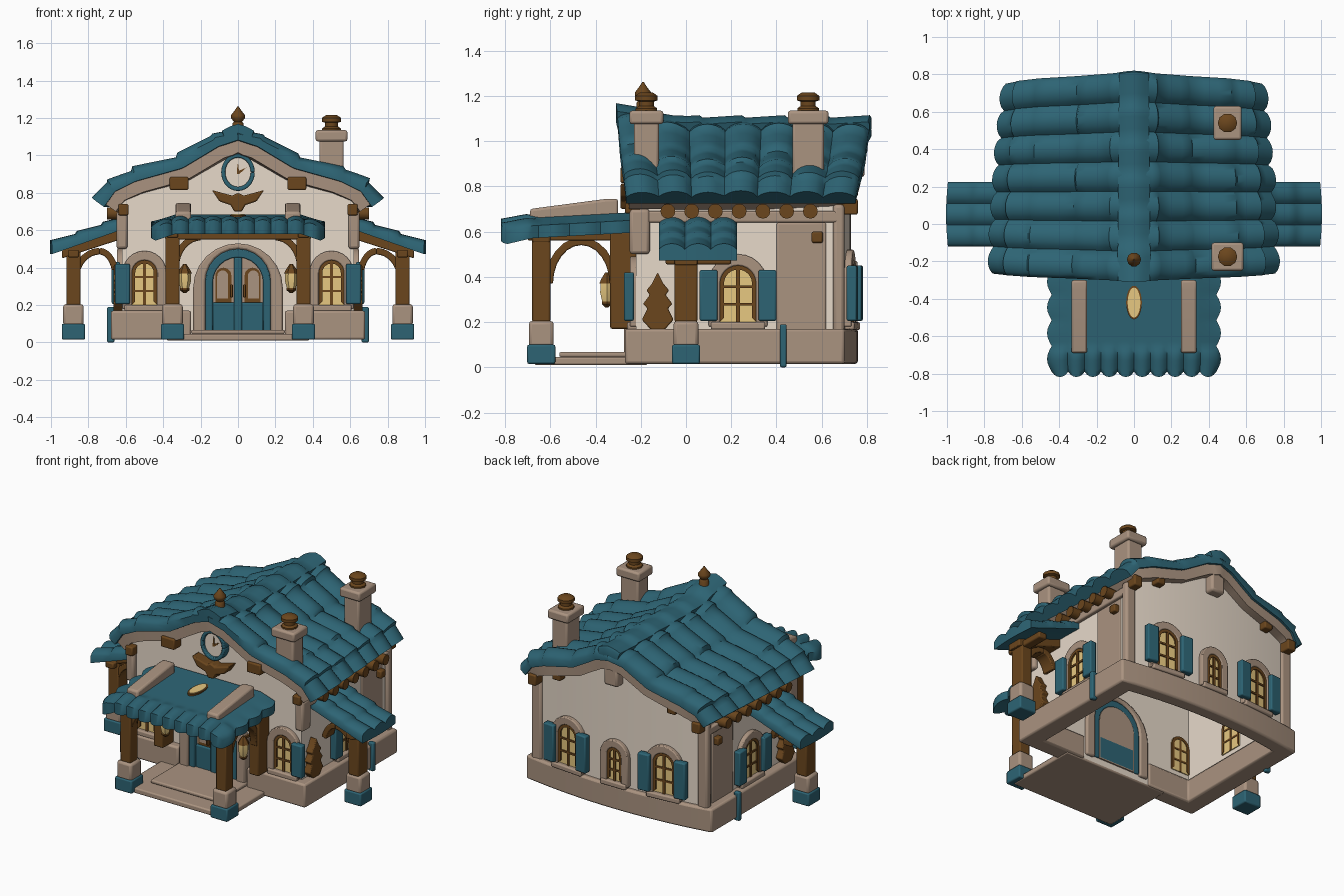
import bpy, bmesh, math, random
from mathutils import Matrix

if "Cube" in bpy.data.objects:
    bpy.data.objects.remove(bpy.data.objects["Cube"])
random.seed(4)
pi = math.pi

def mat(name, r, g, b):
    m = bpy.data.materials.new(name)
    m.diffuse_color = [((c / 255 + .055) / 1.055) ** 2.4 for c in (r, g, b)] + [1]
    m.use_nodes = True
    m.node_tree.nodes["Principled BSDF"].inputs["Base Color"].default_value = m.diffuse_color
    return m
TEAL, STONE, CREAM = mat("teal", 45, 100, 116), mat("tan_stone", 170, 147, 128), mat("cream_plaster", 236, 222, 206)
WOOD, GLASS = mat("brown_wood", 107, 70, 29), mat("yellow_glass", 240, 208, 134)

def make(name, verts, faces, m, M=None, bevel=0, angle=40):
    me = bpy.data.meshes.new(name)
    me.from_pydata(verts, [], faces)
    bm = bmesh.new(); bm.from_mesh(me)
    bmesh.ops.recalc_face_normals(bm, faces=bm.faces)
    bm.to_mesh(me); bm.free()
    me.materials.append(m)
    if M: me.transform(M)
    me.shade_smooth()
    me.set_sharp_from_angle(angle=math.radians(angle))
    ob = bpy.data.objects.new(name, me)
    bpy.context.collection.objects.link(ob)
    if bevel:
        b = ob.modifiers.new("soft_edges", 'BEVEL')
        b.width, b.segments, b.limit_method = bevel, 2, 'ANGLE'
    return ob

def at(x, y, z=0, deg=0):
    return Matrix.Translation((x, y, z)) @ Matrix.Rotation(math.radians(deg), 4, 'Z')
YZ = at(0, 0, 0, 90)                      # local x -> world y, local y -> -world x
PLAN = Matrix.Rotation(-pi / 2, 4, 'X')   # local z -> world y, local y -> -world z

def prism(name, pts, y0, y1, m, M=None, bevel=0):
    n = len(pts)
    v = [(x, y0, z) for x, z in pts] + [(x, y1, z) for x, z in pts]
    f = [tuple(range(n)), tuple(range(2 * n - 1, n - 1, -1))]
    f += [(i, (i + 1) % n, n + (i + 1) % n, n + i) for i in range(n)]
    return make(name, v, f, m, M, bevel)
def box(name, x0, x1, y0, y1, z0, z1, m, M=None, bevel=.008):
    return prism(name, [(x0, z0), (x1, z0), (x1, z1), (x0, z1)], y0, y1, m, M, bevel)
def arch(w, z0, z1, n=12):
    s = max(z1 - w / 2, z0)
    return [(w / 2, z0)] + [(w / 2 * math.cos(pi * i / n), s + (z1 - s) * math.sin(pi * i / n)) for i in range(n + 1)] + [(-w / 2, z0)]
def arc(cx, cz, a, b, d0, d1, n=12):
    t = [math.radians(d0 + (d1 - d0) * i / n) for i in range(n + 1)]
    return [(cx + a * math.cos(k), cz + b * math.sin(k)) for k in t]
def curve_band(name, cx, cz, a, b, th, d0, d1, y0, y1, m, M=None):
    return prism(name, arc(cx, cz, a + th, b + th, d0, d1) + arc(cx, cz, a, b, d1, d0), y0, y1, m, M, .006)
def lathe(name, prof, loc, m, n=10):
    v = [(r * math.cos(2 * pi * i / n), r * math.sin(2 * pi * i / n), z) for r, z in prof for i in range(n)]
    f = [(k * n + i, k * n + (i + 1) % n, k * n + n + (i + 1) % n, k * n + n + i) for k in range(len(prof) - 1) for i in range(n)]
    f += [tuple(range(n)), tuple(range(len(v) - n, len(v)))]
    return make(name, v, f, m, at(*loc))
def slab(name, ft, fb, us, vs, m):
    a, b = len(us), len(vs); N = a * b
    v = [ft(p, q) for p in us for q in vs] + [fb(p, q) for p in us for q in vs]
    f = [(i * b + j, i * b + j + 1, i * b + b + j + 1, i * b + b + j) for i in range(a - 1) for j in range(b - 1)]
    f += [tuple(N + k for k in q[::-1]) for q in f]
    ring = [i * b for i in range(a)] + [(a - 1) * b + j for j in range(1, b)]
    ring += [i * b + b - 1 for i in range(a - 2, -1, -1)] + list(range(b - 2, 0, -1))
    f += [(p, q, N + q, N + p) for p, q in zip(ring, ring[1:] + ring[:1])]
    return make(name, v, f, m, angle=50)
clamp = lambda t: max(0, min(1, t))
lin = lambda n: [i / n for i in range(n + 1)]
def steps(n):  # samples with a sharp lip at the end of each tile
    return [0] + [(k + e) / n for k in range(n) for e in (.04, .35, .7, .96)] + [1]

# main roof: curved gable profile with rows of rounded tiles
PROF = [(0, 1.12), (.12, 1.08), (.31, .965), (.56, .895), (.68, .835), (.745, .745)]
def prof(a):
    k = min(int(a * 5), 4); t = a * 5 - k
    (x0, z0), (x1, z1) = PROF[k], PROF[k + 1]
    return x0 + (x1 - x0) * t, z0 + (z1 - z0) * t
def wall_top(x):
    for (x0, z0), (x1, z1) in zip(PROF, PROF[1:]):
        if abs(x) <= x1:
            return z0 + (z1 - z0) * (abs(x) - x0) / (x1 - x0) - .08
def roof(u, v, off):
    a, s = abs(u), (1 if u > 0 else -1)
    x, z = prof(a)
    (xa, za), (xb, zb) = prof(max(a - .1, 0)), prof(min(a + .1, 1))
    L = math.hypot(xb - xa, zb - za)
    nx, nz = ((za - zb) / L, (xb - xa) / L) if a > 0 else (0, 1)
    y0, y1 = -.265 - .045 * (1 - a), .75 + .07 * (1 - a)
    return (s * (x + nx * off) * (1 - .09 * v), y0 + (y1 - y0) * v,
            z + nz * off - .065 * clamp(v / .25) * (1 - a))
jit = {}
def tile_off(u, v):
    a = abs(u); k, c = min(int(a * 5), 4), min(int(v * 7), 6)
    j = jit.setdefault((k, c, u > 0), random.uniform(-.006, .008))
    return .016 * (a * 5 - k) + .038 * abs(math.sin(pi * v * 7)) ** .7 + j
half = steps(5)
us = [-t for t in half[:0:-1]] + half
slab("main_roof_tiles", lambda u, v: roof(u, v, tile_off(u, v)), lambda u, v: roof(u, v, -.035), us, lin(56), TEAL)
soft = [i / 10 for i in range(-10, 11)]
tr = lambda v: .015 + v * .97
slab("roof_stone_trim", lambda u, v: roof(u * .97, tr(v), -.03), lambda u, v: roof(u * .97, tr(v), -.1), soft, lin(8), STONE)
slab("ridge_cap", lambda u, v: roof(u * .12, v, .038 + .012 * ((v * 6) % 1) + .01 * (1 - u * u)),
     lambda u, v: roof(u * .12, v, 0), [i / 4 for i in range(-4, 5)], steps(6), TEAL)
lathe("ridge_finial", [(.03, 1.06), (.03, 1.17), (.022, 1.18), (.038, 1.2), (.038, 1.215), (.018, 1.24), (.003, 1.262)], (0, -.19), WOOD)

# walls, open underneath
xs = [.62 - 1.24 * i / 24 for i in range(25)]
prism("front_wall", [(-.62, .02), (.62, .02)] + [(x, wall_top(x)) for x in xs], -.22, -.17, CREAM)
by = lambda x: .68 + .05 * (1 - (x / .62) ** 2)
slab("back_wall", lambda x, v: (x, by(x), .02 + (wall_top(x) - .02) * v),
     lambda x, v: (x, by(x) - .05, .02 + (wall_top(x) - .02) * v), xs, lin(2), CREAM)
bx = [.68 - 1.36 * i / 16 for i in range(17)]
outer = [(.25, -.27), (.68, -.27)] + [(x, .7 + .06 * (1 - (x / .68) ** 2)) for x in bx] + [(-.68, -.27), (-.25, -.27)]
inner = [(-.25, -.16), (-.56, -.16)] + [(x * .8235, .62 + .05 * (1 - (x / .68) ** 2)) for x in bx[::-1]] + [(.56, -.16), (.25, -.16)]
prism("stone_base", outer + inner, -.17, -.015, STONE, PLAN, .012)

def window(name, M, w, h, shutters):
    z0 = .2; z1 = z0 + h
    prism(name + "_surround", arch(w + .1, z0 - .02, z1 + .05) + arch(w, z0 - .02, z1)[::-1], -.028, .01, STONE, M, .006)
    prism(name + "_glass", arch(w, z0, z1), -.012, .056, GLASS, M)
    prism(name + "_frame", arch(w, z0, z1) + arch(w - .036, z0 + .018, z1 - .018)[::-1], -.022, .06, WOOD, M)
    box(name + "_mullion", -.008, .008, -.02, .06, z0, z1 - .005, WOOD, M, 0)
    for k in (1, 2):
        zz = z0 + h * k / 3.2
        box(name + "_crossbar", -w / 2, w / 2, -.019, .059, zz - .006, zz + .006, WOOD, M, 0)
    box(name + "_sill", -w / 2 - .04, w / 2 + .04, -.04, .01, z0 - .035, z0, STONE, M)
    for s in shutters:
        c = s * (w / 2 + .05)
        box(name + "_shutter", c - .04, c + .04, -.055, -.01, z0 + .005, z1 - .02, TEAL, M)

TREE = [(.025, .16), (.07, .21), (.045, .26), (.065, .28), (.035, .32), (.05, .34), (.025, .37), (0, .42)]
for s, side in ((-1, "left"), (1, "right")):
    lo = lambda a, b: (min(s * a, s * b), max(s * a, s * b))
    box(side + "_wall", *lo(.57, .62), -.2, .68, .02, .74, CREAM)
    box(side + "_wall_rear_panel", *lo(.61, .627), .4, .62, .1, .64, STONE)
    box(side + "_wall_cornice", *lo(.6, .645), -.2, .69, .64, .69, STONE)
    box(side + "_front_corbel", *lo(.59, .65), -.25, -.16, .5, .7, STONE, None, .015)
    box(side + "_back_pilaster", *lo(.57, .645), .65, .7, .03, .72, STONE, None, .015)
    window(side + "_side_window", at(s * .62, .23, 0, s * 90), .16, .25, (-1, 1))
    window(side + "_front_window", at(s * .5, -.22), .135, .24, (s,))
    window(side + "_back_window", at(s * .35, by(.35), 0, 180 - s * 5), .15, .27, (-1, 1))
    prism(side + "_carved_tree", [(x - .125, z) for x, z in TREE + [(-x, z) for x, z in TREE[-2::-1]]], *lo(-.6, -.665), WOOD, YZ, .006)
    box(side + "_wall_stub", *lo(.66, .7), .415, .445, 0, .19, TEAL)
    # rafter ends and gable blocks
    for k in range(7):
        prism(side + "_rafter_end", arc(-.08 + .105 * k, .69, .033, .033, 0, 330, 11), *lo(-.6, -.7), WOOD, YZ)
    box(side + "_gable_block", *lo(.265, .365), -.29, -.2, .815, .885, WOOD)
    box(side + "_front_corner_block", *lo(.585, .64), -.27, -.2, .68, .74, WOOD)
    box(side + "_side_beam_end", *lo(.6, .66), .555, .605, .55, .6, WOOD)
    for x, z in ((.42, .79), (.6, .71)):
        box(side + "_back_gable_block", *lo(x - .03, x + .03), .66, .76, z - .035, z + .035, WOOD)
    # side awning
    def wing(u, v, off):
        return (s * (.58 + .415 * u + .01 * math.sin(pi * v)), -.12 + .345 * v, .652 - .145 * u + off)
    slab(side + "_awning_tiles", lambda u, v: wing(u, v, .014 * ((u * 2.999) % 1) + .026 * abs(math.sin(3 * pi * v)) ** .7),
         lambda u, v: wing(u, v, -.035), steps(3), lin(24), TEAL)
    prism(side + "_awning_rafter", [(s * .6, .56), (s * .94, .45), (s * .94, .495), (s * .6, .62)], -.05, .05, WOOD, None, .006)
    box(side + "_awning_beam", *lo(.85, .91), -.09, .2, .455, .495, WOOD)
    curve_band(side + "_awning_brace", s * .74, .34, .11, .13, .035, *((0, 90) if s > 0 else (90, 180)), -.045, .045, WOOD)
    curve_band(side + "_wall_brace", s * .74, .34, .07, .13, .035, *((90, 160) if s > 0 else (20, 90)), -.045, .045, WOOD)
    # posts: awning, porch front and porch wall
    for nm, x, y, top, hy in (("awning", .88, 0, .49, .05), ("porch", .35, -.64, .6, .04)):
        box(f"{side}_{nm}_post_foot", *lo(x - .062, x + .062), y - .062, y + .062, .015, .1, TEAL)
        box(f"{side}_{nm}_post_stone", *lo(x - .055, x + .055), y - .055, y + .055, .09, .205, STONE, None, .015)
        box(f"{side}_{nm}_post", *lo(x - .038, x + .038), y - hy, y + hy, .2, top, WOOD)
    box(side + "_porch_wall_post", *lo(.315, .385), -.335, -.22, .17, .6, WOOD)
    box(side + "_porch_side_beam", *lo(.32, .38), -.7, -.22, .56, .63, WOOD)
    curve_band(side + "_porch_side_arch", -.463, .37, .125, .17, .035, 0, 180, *lo(-.325, -.375), WOOD, YZ)
    curve_band(side + "_porch_front_brace", s * .2, .4, .115, .145, .035, *((0, 90) if s > 0 else (90, 180)), -.665, -.615, WOOD)
    prism(side + "_porch_parapet", [(-.69, .6), (-.69, .7), (-.35, .745), (-.3, .745), (-.3, .6)], *lo(-.25, -.335), STONE, YZ, .012)
    # lantern beside the door
    lathe(side + "_lantern_glass", [(.022, .285), (.034, .33), (.032, .375)], (s * .285, -.35), GLASS, 6)
    lathe(side + "_lantern_cap", [(.038, .37), (.03, .388), (.008, .42)], (s * .285, -.35), WOOD, 6)
    lathe(side + "_lantern_base", [(.008, .265), (.026, .28), (.026, .29)], (s * .285, -.35), WOOD, 6)
    box(side + "_lantern_arm", *lo(.278, .292), -.35, -.2, .395, .41, WOOD, None, 0)
window("middle_back_window", at(0, by(0), 0, 180), .105, .22, ())
box("back_keystone", -.05, .05, .68, .79, .84, .98, STONE, None, .015)

# porch roof with a scalloped front edge
def porch(u, v, top):
    sc = abs(math.sin(5 * pi * (u + 1))) ** .7
    z = .685 - .03 * v - .02 * clamp((v - .8) / .2) - .035 * clamp((abs(u) - .76) / .24)
    z += .022 * sc * clamp((v - .74) / .1) if top else -.055
    return (.44 * u + .025 * u ** 9 * abs(math.sin(4 * pi * v)), -.24 - .55 * v - .028 * sc * v ** 8, z)
slab("porch_roof", lambda u, v: porch(u, v, 1), lambda u, v: porch(u, v, 0), [i / 30 for i in range(-30, 31)], lin(24), TEAL)
box("porch_front_beam", -.39, .39, -.68, -.6, .55, .62, WOOD)
prism("porch_roof_lamp_rim", arc(0, -.42, .042, .09, 0, 345, 23), -.682, -.66, WOOD, PLAN)
prism("porch_roof_lamp", arc(0, -.42, .034, .08, 0, 345, 23), -.686, -.66, GLASS, PLAN)
box("porch_floor", -.38, .38, -.67, -.17, .01, .045, STONE)
box("porch_step", -.25, .25, -.56, -.17, .045, .068, STONE)

# arched double door
prism("door_surround", arch(.48, .05, .53) + arch(.35, .05, .5)[::-1], -.275, -.15, STONE, None, .01)
prism("door_frame", arch(.35, .06, .5) + arch(.27, .06, .455)[::-1], -.265, -.16, TEAL, None, .006)
prism("door_panes", arch(.27, .06, .455), -.235, -.16, STONE)
box("door_centre", -.022, .022, -.26, -.16, .06, .455, TEAL)
box("door_lower_panel", -.135, .135, -.252, -.16, .06, .215, TEAL)
for s in (-1, 1):
    prism("door_pane_frame", [(s * .078 + x, z) for x, z in arch(.085, .215, .4)], -.24, -.2, WOOD)
    prism("door_pane", [(s * .082 + x, z) for x, z in arch(.058, .235, .385)], -.246, -.2, STONE)
    box("door_handle", s * .035 - .007, s * .035 + .007, -.275, -.25, .24, .31, WOOD, None, .004)

# gable clock and carved wings
prism("clock_face", arc(0, .91, .08, .08, 0, 345, 23), -.25, -.2, CREAM)
prism("clock_ring", arc(0, .91, .09, .1, 0, 360, 28) + arc(0, .91, .068, .078, 360, 0, 28), -.27, -.2, TEAL, None, .006)
prism("clock_hands", [(-.006, .9), (.006, .9), (.045, .935), (.005, .918), (0, .965), (-.006, .92)], -.256, -.245, WOOD)
WING = [(0, .8), (.03, .785), (.14, .815), (.1, .755), (.04, .735), (.02, .7)]
prism("carved_wings", WING + [(-x, z) for x, z in WING[:0:-1]], -.29, -.21, WOOD, None, .008)

# chimneys
for nm, y, hx, hy in (("front", -.175, .065, .055), ("back", .54, .055, .07)):
    box(nm + "_chimney_shaft", .5 - hx, .5 + hx, y - hy, y + hy, .82, 1.1, STONE, None, .012)
    box(nm + "_chimney_cap", .48 - hx, .52 + hx, y - hy - .02, y + hy + .02, 1.075, 1.135, STONE, None, .012)
    lathe(nm + "_chimney_pot", [(.05, 1.12), (.05, 1.145), (.035, 1.155), (.035, 1.175), (.052, 1.18), (.052, 1.2), (.03, 1.215)], (.5, y), WOOD)
